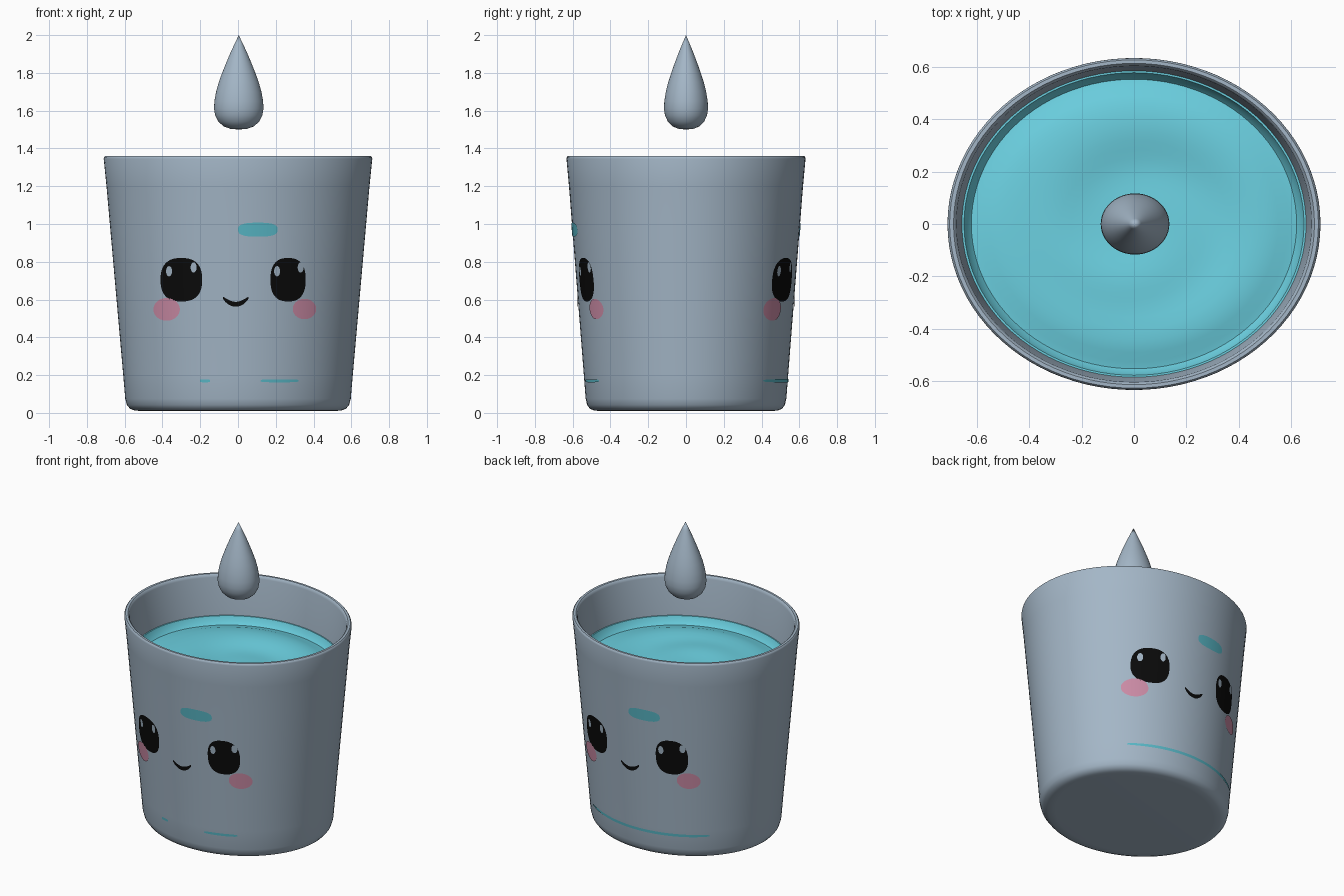
import bpy
import bmesh
from math import sin, cos, pi, sqrt, exp, atan2, hypot

cube = bpy.data.objects.get("Cube")
if cube:
    bpy.data.objects.remove(cube, do_unlink=True)

SQUASH = 0.89        # depth of the oval compared with its width
SEGMENTS = 96


def material(name, rgb):
    mat = bpy.data.materials.new(name)
    mat.use_nodes = True
    mat.diffuse_color = (*rgb, 1)
    mat.node_tree.nodes["Principled BSDF"].inputs["Base Color"].default_value = (*rgb, 1)
    return mat


grey = material("soft grey", (0.37, 0.47, 0.57))
aqua = material("aqua liquid", (0.15, 0.64, 0.76))
teal = material("teal paint", (0.10, 0.48, 0.57))
black = material("black paint", (0.003, 0.003, 0.003))
pink = material("pink blush", (0.60, 0.26, 0.38))


def make_object(name, bm, mat):
    bmesh.ops.remove_doubles(bm, verts=bm.verts, dist=0.00005)
    mesh = bpy.data.meshes.new(name)
    bm.to_mesh(mesh)
    bm.free()
    mesh.materials.append(mat)
    obj = bpy.data.objects.new(name, mesh)
    bpy.context.collection.objects.link(obj)
    bpy.ops.object.select_all(action='DESELECT')
    obj.select_set(True)
    bpy.context.view_layer.objects.active = obj
    bpy.ops.object.shade_smooth_by_angle(angle=0.7)
    return obj


def lathe(name, profile, mat, segments=SEGMENTS, height=None, centre_x=0):
    """Spin (radius, z) points into an oval body; height may reshape z."""
    bm = bmesh.new()
    rings = []
    for r, z in profile:
        ring = []
        for i in range(segments):
            a = 2 * pi * i / segments
            x, y = r * cos(a), r * sin(a)
            top = z + (height(x, y) if height else 0)
            ring.append(bm.verts.new((x + centre_x, y * SQUASH, top)))
        rings.append(ring)
    for low, high in zip(rings, rings[1:]):
        for i in range(segments):
            j = (i + 1) % segments
            bm.faces.new((low[i], low[j], high[j], high[i]))
    return make_object(name, bm, mat)


# Cup: tapered oval wall, rounded foot and rim, hollow inside
def wall_radius(z):
    return 0.59 + 0.0885 * z


cup = [(0, 0.01), (0.5, 0.01), (0.545, 0.012), (0.572, 0.022), (0.588, 0.042), (0.597, 0.075)]
cup += [(wall_radius(z / 10), z / 10) for z in range(2, 14, 2)]
cup += [(0.711, 1.345), (0.709, 1.354), (0.703, 1.36), (0.688, 1.36), (0.681, 1.354),
        (0.677, 1.34), (0.648, 1.0), (0.56, 0.1), (0, 0.08)]
lathe("cup", cup, grey)


# Liquid: gently domed surface with a swirl and a lip climbing the wall
def swirl(x, y):
    r = hypot(x, y)
    fade = exp(-((r - 0.28) / 0.15) ** 2)
    return 0.012 * fade * cos(atan2(y, x) + 9 * r)


surface = [(0.6, 0.5), (0.653, 1.03), (0.656, 1.095), (0.648, 1.095), (0.637, 1.065), (0.62, 1.045),
           (0.59, 1.05), (0.55, 1.062), (0.5, 1.07), (0.45, 1.072)]
surface += [(0.04 * i, 1.055 + 0.015 * (i / 10) ** 2) for i in range(10, -1, -1)]
lathe("liquid", surface, aqua, height=swirl)

# Floating drop
drop = [(0, 1.5), (0.045, 1.504), (0.08, 1.517), (0.108, 1.542), (0.125, 1.575), (0.131, 1.61),
        (0.129, 1.65), (0.12, 1.7), (0.106, 1.75), (0.088, 1.8), (0.068, 1.85), (0.047, 1.9),
        (0.024, 1.95), (0, 2.0)]
lathe("drop", drop, grey, segments=48, centre_x=0.004)


# Painted marks: thin plates that hug the wall, repeated on front and back
def mark(name, mat, x, z, half_w, half_h, side=1, power=2.0, bend=0.0, lift=0.004):
    bm = bmesh.new()
    cols, rows = 32, 8
    grid = []
    for i in range(cols + 1):
        u = sin(pi * (i / cols - 0.5))
        span = max(0.0, 1 - abs(u) ** power) ** (1 / power)
        column = []
        for j in range(rows + 1):
            v = 2 * j / rows - 1
            px, pz = x + half_w * u, z + half_h * v * span + bend * u * u
            r = wall_radius(pz) + lift
            py = -SQUASH * sqrt(r * r - px * px)
            column.append(bm.verts.new((side * px, side * py, pz)))
        grid.append(column)
    for a, b in zip(grid, grid[1:]):
        for j in range(rows):
            bm.faces.new((a[j], b[j], b[j + 1], a[j + 1]))
    make_object(name, bm, mat)


for label, side in (("front", 1), ("back", -1)):
    mark(label + "_right_eye", black, -0.3, 0.705, 0.11, 0.115, side, 2.5)
    mark(label + "_left_eye", black, 0.265, 0.705, 0.093, 0.115, side, 2.5)
    for number, gx in enumerate((-0.365, -0.235, 0.207, 0.332)):
        gz = 0.77 if number % 2 else 0.75
        mark(f"{label}_eye_glint_{number}", grey, gx, gz, 0.016, 0.027, side, lift=0.007)
    mark(label + "_right_cheek", pink, -0.378, 0.548, 0.07, 0.06, side)
    mark(label + "_left_cheek", pink, 0.352, 0.55, 0.062, 0.054, side)
    mark(label + "_smile", black, -0.012, 0.575, 0.068, 0.013, side, 3.0, bend=0.035)
    mark(label + "_brow_patch", teal, 0.105, 0.97, 0.105, 0.037, side, 2.8)

# Painted lines near the foot
mark("front_short_line", teal, -0.175, 0.17, 0.027, 0.008, 1, 4.0)
mark("front_long_line", teal, 0.22, 0.17, 0.1, 0.008, 1, 4.0)
mark("back_line", teal, 0.02, 0.17, 0.42, 0.009, -1, 4.0)
